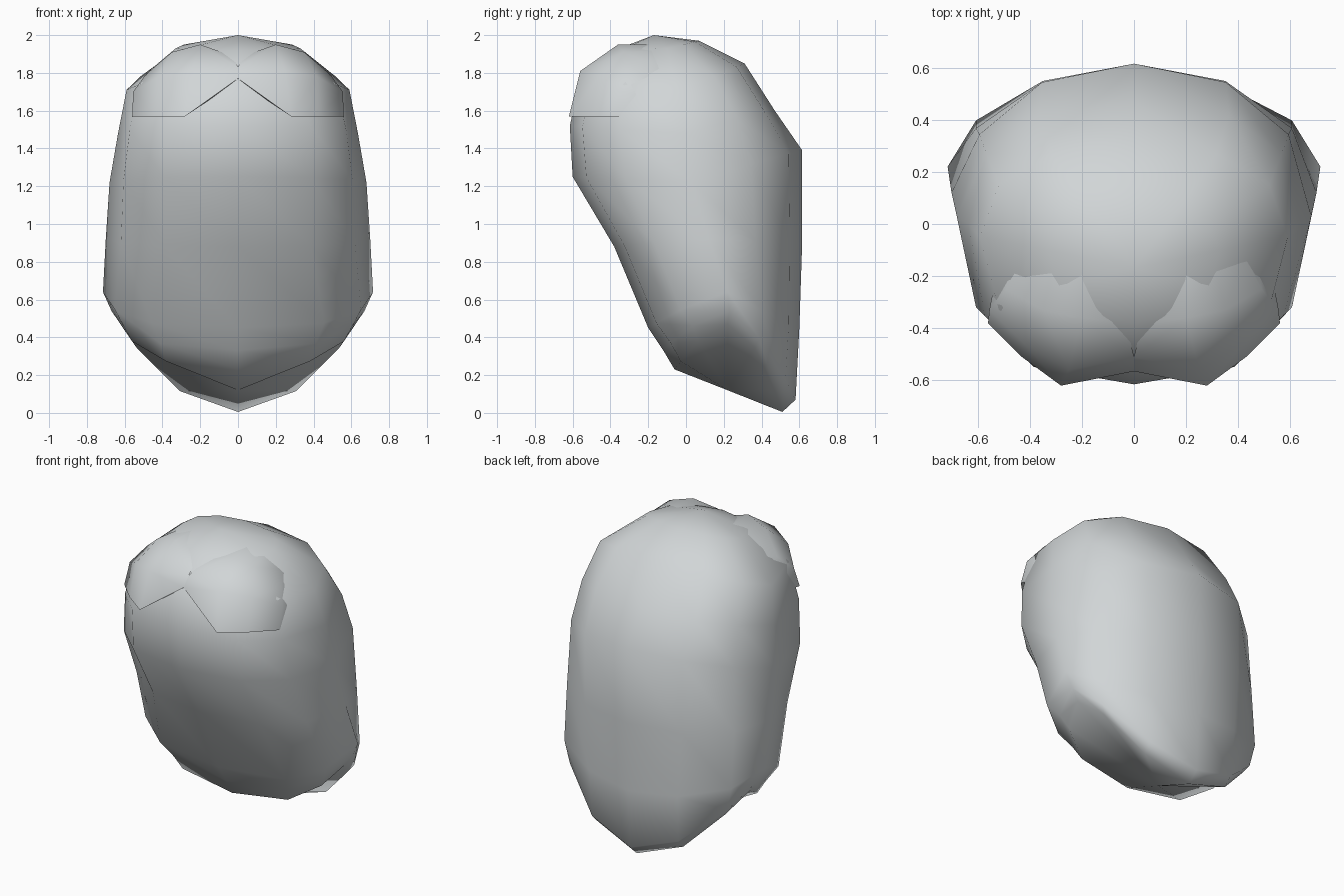
import bpy, math

if "Cube" in bpy.data.objects:
    bpy.data.objects.remove(bpy.data.objects["Cube"])

grey = bpy.data.materials.new("pale_grey")
grey.diffuse_color = (0.64, 0.67, 0.68, 1)
grey.use_nodes = True
grey.node_tree.nodes["Principled BSDF"].inputs["Base Color"].default_value = grey.diffuse_color


def make(name, verts, faces, angle):
    mesh = bpy.data.meshes.new(name)
    mesh.from_pydata(verts, [], faces)
    mesh.materials.append(grey)
    obj = bpy.data.objects.new(name, mesh)
    bpy.context.collection.objects.link(obj)
    bpy.ops.object.select_all(action='DESELECT')
    bpy.context.view_layer.objects.active = obj
    obj.select_set(True)
    bpy.ops.object.mode_set(mode='EDIT')
    bpy.ops.mesh.select_all(action='SELECT')
    bpy.ops.mesh.normals_make_consistent(inside=False)
    bpy.ops.object.mode_set(mode='OBJECT')
    bpy.ops.object.shade_smooth_by_angle(angle=math.radians(angle))
    return obj


# Body: tilted rings, each given by front (y, z), side (x, y, z), back (y, z),
# then the roundness exponents (x, y, z) of the front half and of the back half
RINGS = [
    ((-0.38, 1.92), (0.33, -0.10, 1.93), (0.07, 1.97), (1, 1, 1), (1, 0.9, 1)),
    ((-0.56, 1.77), (0.59, -0.05, 1.71), (0.31, 1.85), (0.9, 0.88, 1), (0.9, 0.85, 1)),
    ((-0.615, 1.52), (0.635, 0.00, 1.48), (0.47, 1.60), (0.72, 0.8, 1), (0.8, 0.8, 0.6)),
    ((-0.60, 1.25), (0.68, 0.03, 1.22), (0.615, 1.39), (0.8, 0.85, 1), (0.95, 0.9, 0.8)),
    ((-0.38, 0.88), (0.70, 0.12, 0.92), (0.615, 0.90), (0.85, 0.8, 1), (1, 1, 1)),
    ((-0.20, 0.45), (0.715, 0.22, 0.64), (0.60, 0.45), (0.65, 0.75, 1), (1.15, 1.1, 1)),
    ((-0.12, 0.33), (0.67, 0.23, 0.54), (0.58, 0.07), (0.7, 0.85, 1.4), (1.1, 1.15, 1.7)),
    ((-0.06, 0.23), (0.62, 0.22, 0.47), (0.51, 0.005), (0.7, 0.85, 1.4), (1, 1, 1.9)),
]
SEG = 12
verts = [(0, -0.17, 2.0)]
for front, side, back, ef, eb in RINGS:
    for i in range(SEG):
        t = 2 * math.pi * i / SEG
        c, s = math.cos(t), math.sin(t)
        end, e = (front, ef) if c > 1e-6 else (back, eb)
        kx, ky, kz = abs(s) ** e[0], abs(c) ** e[1], abs(c) ** e[2]
        verts.append((math.copysign(side[0] * kx, s) if i % 6 else 0,
                      side[1] + (end[0] - side[1]) * ky,
                      side[2] + (end[1] - side[2]) * kz))
verts.append((0, 0.22, 0.12))
last = len(verts) - 1
faces = []
for i in range(SEG):
    j = (i + 1) % SEG
    faces.append((0, 1 + i, 1 + j))
    for r in range(len(RINGS) - 1):
        a, b = 1 + r * SEG, 1 + (r + 1) * SEG
        faces.append((a + i, b + i, b + j, a + j))
    base = last - SEG
    faces.append((last, base + j, base + i))
make("body", verts, faces, 75)

# Brow pads: shallow domes overlapping the upper front, tucked in at the rim
PAD = [
    [(0, -0.48, 1.76), (0.28, -0.45, 1.57), (0.40, -0.38, 1.57), (0.50, -0.28, 1.57), (0.50, -0.20, 1.57)],
    [(0, -0.565, 1.77), (0.28, -0.62, 1.57), (0.43, -0.51, 1.57), (0.56, -0.38, 1.57), (0.52, -0.20, 1.57)],
    [(0, -0.51, 1.83), (0.25, -0.56, 1.81), (0.42, -0.46, 1.78), (0.555, -0.33, 1.70), (0.52, -0.15, 1.66)],
    [(0.03, -0.38, 1.89), (0.20, -0.36, 1.95), (0.35, -0.33, 1.91), (0.49, -0.25, 1.79), (0.47, -0.13, 1.76)],
    [(0.06, -0.24, 1.92), (0.20, -0.14, 1.95), (0.30, -0.12, 1.92), (0.42, -0.12, 1.83), (0.40, -0.05, 1.80)],
]
quads = [(r * 5 + c, r * 5 + c + 1, r * 5 + c + 6, r * 5 + c + 5)
         for r in range(4) for c in range(4)]
for name, s in (("right_brow_pad", 1), ("left_brow_pad", -1)):
    pts = [(s * x, y, z) for row in PAD for x, y, z in row]
    make(name, pts, quads, 60)
